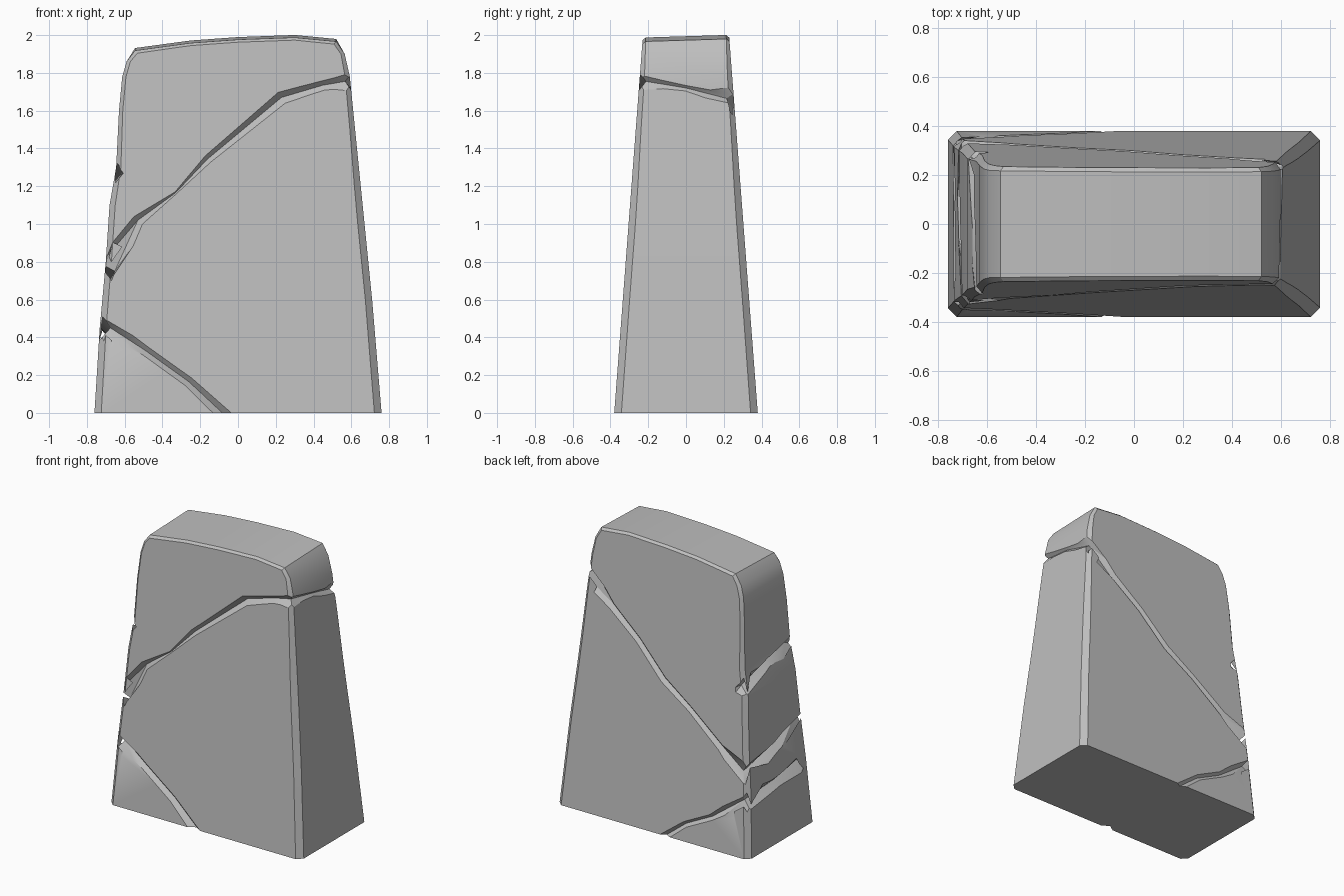
import bpy, bmesh, math
from mathutils import Vector

if "Cube" in bpy.data.objects:
    bpy.data.objects.remove(bpy.data.objects["Cube"])

stone = bpy.data.materials.new("stone grey")
stone.diffuse_color = (0.52, 0.52, 0.52, 1)
stone.use_nodes = True
stone.node_tree.nodes["Principled BSDF"].inputs["Base Color"].default_value = stone.diffuse_color


def depth(z):
    return 0.38 - 0.076 * z          # half thickness, tapering upward


def half_width(z):
    return 0.757 - 0.088 * z         # approximate half width


def make_object(name, bm):
    bmesh.ops.recalc_face_normals(bm, faces=bm.faces)
    mesh = bpy.data.meshes.new(name)
    bm.to_mesh(mesh)
    bm.free()
    mesh.materials.append(stone)
    ob = bpy.data.objects.new(name, mesh)
    bpy.context.collection.objects.link(ob)
    return ob


# Slab outline: x, z, corner chamfer
outline = [(-0.76, 0, .036), (-0.732, 0.45, .034), (-0.70, 0.8, .03), (-0.68, 1.1, .03),
           (-0.645, 1.3, .025), (-0.63, 1.6, .02), (-0.613, 1.78, .02), (-0.59, 1.86, .02),
           (-0.545, 1.925, .012), (-0.25, 1.965, 0), (0, 1.983, 0), (0.3, 1.994, 0),
           (0.52, 1.973, .012), (0.565, 1.9, .02), (0.592, 1.78, .025), (0.62, 1.5, .028),
           (0.65, 1.2, .034), (0.67, 1.0, .036), (0.71, 0.6, .036), (0.76, 0, .038)]


def slab():
    bm = bmesh.new()
    rings = []
    for side, inset in ((-1, True), (-1, False), (1, False), (1, True)):
        ring = []
        for x, z, c in outline:
            top = z > 1.91
            z += 0.03 * side * 0.22 if top else 0
            if inset:
                x -= math.copysign(c, x)
                z -= 0.014 if top else 0
            y = depth(z)
            if not inset:
                y -= 0.016 if top else c
            ring.append(bm.verts.new((x, side * y, z)))
        rings.append(ring)
    n = len(outline)
    for a, b in zip(rings, rings[1:]):
        for i in range(n):
            j = (i + 1) % n
            bm.faces.new((a[i], a[j], b[j], b[i]))
    bm.faces.new(rings[0])
    bm.faces.new(rings[-1])
    return make_object("stone_slab", bm)


def crack(name, pts, closed):
    """V-shaped cutter along the surface. Points: x, y as share of depth, z, half width.
    x of +-1 means on the side face."""
    path = []
    for x, s, z, r in pts:
        on_side = abs(x) == 1
        n = Vector((x if on_side else 0, s if abs(s) == 1 else 0, 0)).normalized()
        p = Vector((x * half_width(z) if on_side else x, s * depth(z), z))
        if on_side and abs(s) == 1:
            p -= n * 0.024
        path.append((p, n, r))
    bm = bmesh.new()
    rings = []
    count = len(path)
    for i, (p, n, r) in enumerate(path):
        before = path[i - 1] if closed or i else path[0]
        after = path[(i + 1) % count] if closed or i < count - 1 else path[-1]
        t = after[0] - before[0]
        b = n.cross(t).normalized()
        w = r + 0.03
        rings.append([bm.verts.new(v) for v in
                      (p - n * r, p + n * 0.03 + b * w, p + n * 0.03 - b * w)])
    for i in range(count if closed else count - 1):
        a, c = rings[i], rings[(i + 1) % count]
        for k in range(3):
            m = (k + 1) % 3
            bm.faces.new((a[k], a[m], c[m], c[k]))
    if not closed:
        bm.faces.new(rings[0])
        bm.faces.new(rings[-1])
    bmesh.ops.triangulate(bm, faces=bm.faces)
    ob = make_object(name, bm)
    ob.hide_render = True
    return ob


body = slab()
cutters = [
    # long crack running all the way round
    crack("long_crack", [
        (-1, -1, 0.75, .03), (-0.53, -1, 1.02, .03), (-0.33, -1, 1.165, .006),
        (-0.16, -1, 1.345, .022), (0.23, -1, 1.67, .034), (0.45, -1, 1.735, .025),
        (1, -1, 1.755, .025), (1, 0, 1.72, .022), (1, 1, 1.665, .03),
        (0.4, 1, 1.47, .026), (0.18, 1, 1.29, .022), (-0.03, 1, 1.07, .024),
        (-0.25, 1, 0.92, .02), (-0.5, 1, 0.72, .025),
        (-1, 1, 0.58, .045), (-1, 0, 0.66, .025)], True),
    # low crack cutting off the bottom corner
    crack("low_crack", [
        (-0.04, -1, -0.04, .035), (-0.26, -1, 0.165, .026), (-0.49, -1, 0.33, .025),
        (-1, -1, 0.45, .035), (-1, 0, 0.42, .024), (-1, 1, 0.39, .035),
        (-0.45, 1, 0.22, .02), (-0.25, 1, 0.12, .02), (-0.06, 1, -0.03, .025)], False),
    # short crack on the left side
    crack("side_crack", [
        (-0.61, -1, 1.265, .005), (-1, -1, 1.28, .03), (-1, 0, 1.25, .022),
        (-1, 1, 1.17, .028), (-0.6, 1, 1.13, .004)], False),
]

# Cut the cracks into the slab
bpy.context.view_layer.objects.active = body
body.select_set(True)
for cutter in cutters:
    mod = body.modifiers.new(cutter.name, 'BOOLEAN')
    mod.operation = 'DIFFERENCE'
    mod.solver = 'EXACT'
    mod.use_self = True
    mod.object = cutter
    bpy.ops.object.modifier_apply(modifier=mod.name)
    bpy.data.objects.remove(cutter)

bpy.ops.object.select_all(action='DESELECT')
body.select_set(True)
bpy.ops.object.shade_smooth_by_angle(angle=math.radians(25))
